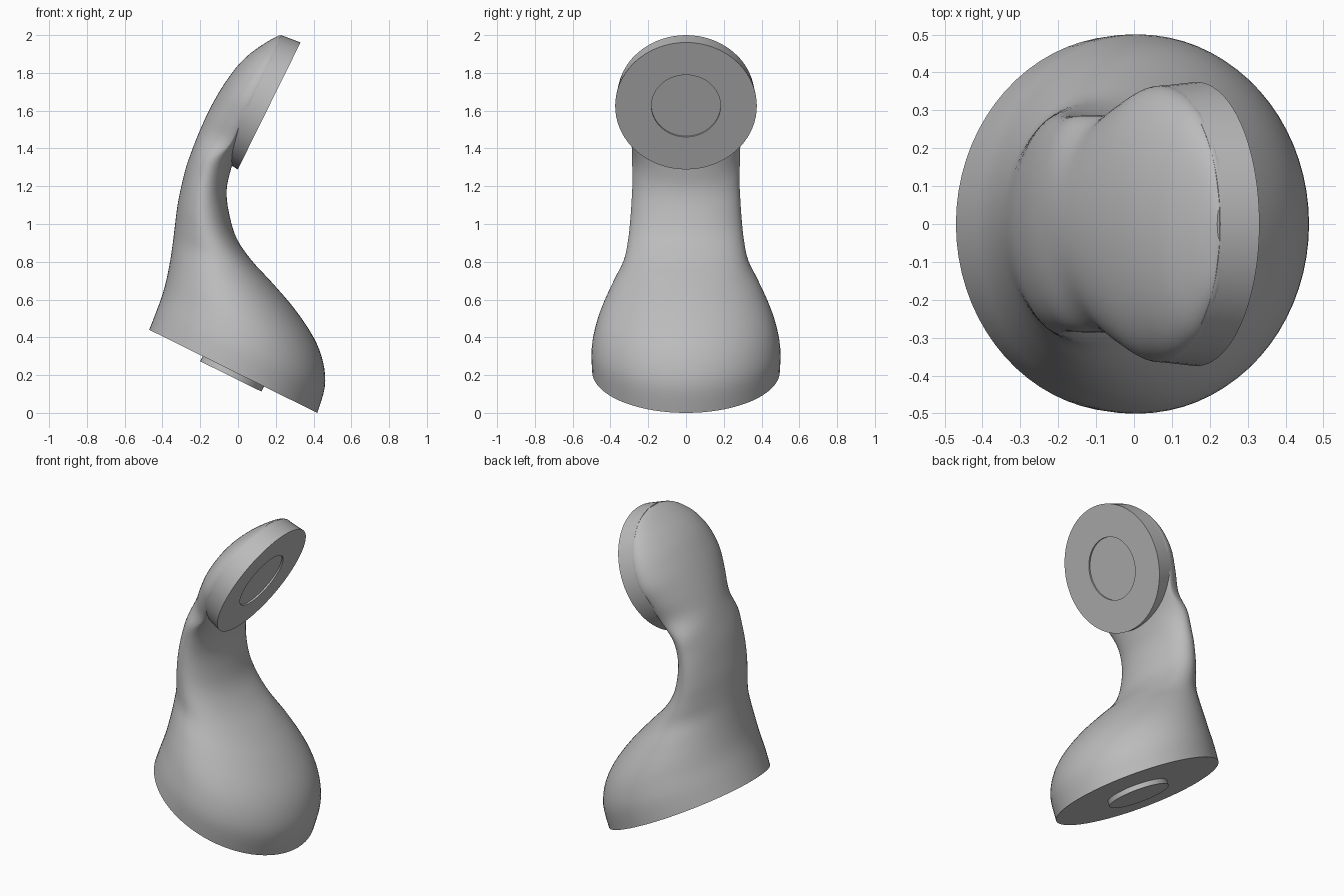
import bpy, bmesh, math
from mathutils import Vector

if "Cube" in bpy.data.objects:
    bpy.data.objects.remove(bpy.data.objects["Cube"])

grey = bpy.data.materials.new("plain grey")
grey.diffuse_color = (0.5, 0.5, 0.5, 1)
grey.use_nodes = True
grey.node_tree.nodes["Principled BSDF"].inputs["Base Color"].default_value = grey.diffuse_color

HEAD = Vector((0.165, 0, 1.625))        # centre of the round face
ALONG = Vector((0.443, 0, 0.896))       # up the face
OUT = Vector((0.896, 0, -0.443))        # out of the face
FOOT = Vector((-0.025, 0, 0.22))        # centre of the slanted base
DOWN = Vector((-0.443, 0, -0.896))      # out of the base
Y = Vector((0, 1, 0))


def finish(bm, name, angle=40):
    bmesh.ops.recalc_face_normals(bm, faces=bm.faces)
    me = bpy.data.meshes.new(name)
    bm.to_mesh(me)
    bm.free()
    me.materials.append(grey)
    ob = bpy.data.objects.new(name, me)
    bpy.context.collection.objects.link(ob)
    bpy.ops.object.select_all(action='DESELECT')
    ob.select_set(True)
    bpy.context.view_layer.objects.active = ob
    bpy.ops.object.shade_smooth_by_angle(angle=math.radians(angle))
    return ob


def loft(rings, name):
    bm = bmesh.new()
    rows = [[bm.verts.new(p) for p in r] for r in rings]
    n = len(rows[0])
    for a, b in zip(rows, rows[1:]):
        for i in range(n):
            bm.faces.new((a[i], a[(i + 1) % n], b[(i + 1) % n], b[i]))
    bm.faces.new(rows[0])
    bm.faces.new(rows[-1])
    return finish(bm, name)


def circle(centre, u, r, n=72):
    return [centre + u * (r * math.cos(2 * math.pi * i / n)) + Y * (r * math.sin(2 * math.pi * i / n))
            for i in range(n)]


# Body sections: back x, back z, front x, front z, widest fraction, half width
low = [(-.47, .44, .42, .0, .5, .497), (-.435, .53, .46, .14, .5, .5),
       (-.402, .62, .45, .27, .5, .48), (-.38, .70, .40, .40, .49, .445),
       (-.36, .80, .30, .55, .48, .388), (-.345, .90, .18, .69, .47, .33),
       (-.333, 1.0, .07, .81, .46, .307), (-.32, 1.1, -.01, .93, .46, .295),
       (-.30, 1.2, -.05, 1.07, .47, .287), (-.275, 1.3, -.06, 1.18, .5, .283),
       (-.24, 1.4, -.04, 1.28, .52, .286)]
keys = []
for bx, bz, fx, fz, m, w in low:
    b, f = Vector((bx, 0, bz)), Vector((fx, 0, fz))
    keys.append((b, b.lerp(f, m), f, w))
# Head sections: position up the face, depth of the domed back
for t, d in [(-.274, .272), (-.16, .275), (-.05, .270), (.04, .259), (.12, .243),
             (.19, .219), (.244, .193), (.30, .16), (.335, .136), (.36, .117)]:
    p = HEAD + ALONG * t
    w = math.sqrt(.365 ** 2 - t * t)
    if t < -.1:
        w = max(w, .29)
    keys.append((p - OUT * d, p - OUT * .10, p - OUT * .05, w))


def spline(a, b, c, d, t):
    return 0.5 * (2 * b + (c - a) * t + (2 * a - 5 * b + 4 * c - d) * t * t
                  + (3 * b - a - 3 * c + d) * t ** 3)


rings = []
last = len(keys) - 1
for i in range(last):
    ks = [keys[max(0, min(last, i + j))] for j in (-1, 0, 1, 2)]
    for s in range(5 if i == last - 1 else 4):
        b, m, f, w = (spline(*[k[q] for k in ks], s / 4) for q in range(4))
        ring = []
        for j in range(72):
            a = 2 * math.pi * j / 72
            c, sn = math.cos(a), math.sin(a)
            end = f if c > 0 else b
            ring.append(m + (end - m) * abs(c) + Y * (w * sn))
        rings.append(ring)
loft(rings, "handset_body")

# Round head with a shallow circular recess
loft([circle(HEAD - OUT * .11, ALONG, .364), circle(HEAD, ALONG, .375),
      circle(HEAD, ALONG, .183), circle(HEAD - OUT * .01, ALONG, .183)], "head_disc")

# Round plug under the slanted base
side = Vector((0.896, 0, -0.443))
loft([circle(FOOT - DOWN * .02, side, .181), circle(FOOT + DOWN * .03, side, .181)], "base_plug")
